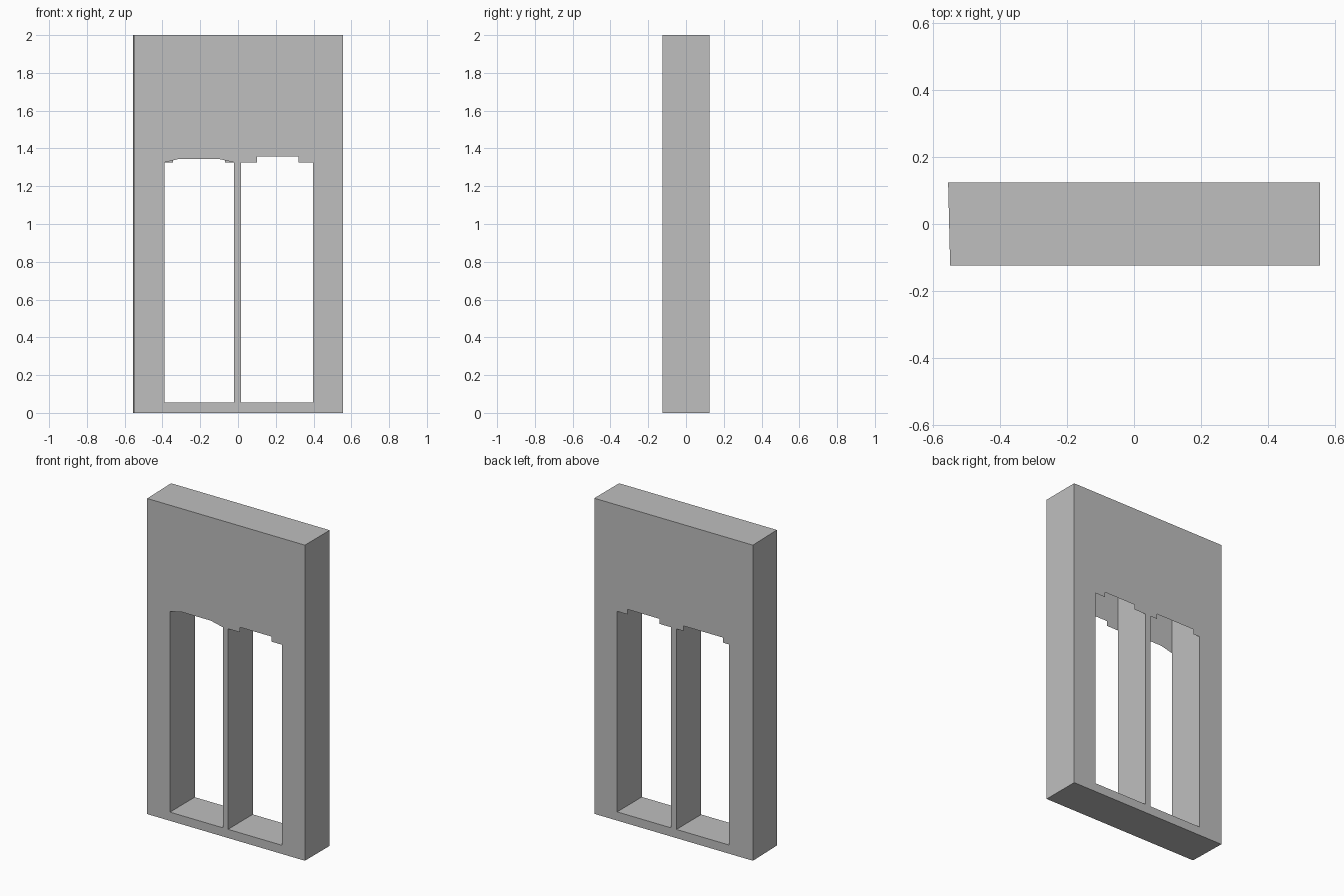
import bpy
import bmesh
from mathutils import Vector

if "Cube" in bpy.data.objects:
    bpy.data.objects.remove(bpy.data.objects["Cube"], do_unlink=True)

HALF_W, SKEW, DEPTH, HEIGHT = 0.556, 0.006, 0.124, 2.0
SILL, SPRING, STEP, CROWN = 0.055, 1.326, 1.358, 1.345
LEFT_BAY = (0.017, 0.396)
RIGHT_BAY = (-0.39, -0.02)

plaster = bpy.data.materials.new("plain_grey")
plaster.use_nodes = True
grey = (0.52, 0.52, 0.52, 1)
plaster.diffuse_color = grey
plaster.node_tree.nodes["Principled BSDF"].inputs["Base Color"].default_value = grey


def stepped_head(a, b):
    """Opening head with a raised, square-cornered middle."""
    return [(a, SPRING), (a, STEP), (b, STEP), (b, SPRING)]


def arched_head(a, b):
    """Shallow opening head with sloping shoulders."""
    return [(a, CROWN), (b, CROWN)]


def opening(bay, head):
    x0, x1 = bay
    return [(x0, SILL), (x0, SPRING)] + head + [(x1, SPRING), (x1, SILL)]


def make_object(name, bm):
    mesh = bpy.data.meshes.new(name)
    bm.to_mesh(mesh)
    bm.free()
    mesh.materials.append(plaster)
    obj = bpy.data.objects.new(name, mesh)
    bpy.context.scene.collection.objects.link(obj)
    return obj


def make_sheet(name, y, left_x, holes):
    """Flat wall face with its openings left out."""
    bm = bmesh.new()
    outer = [(left_x, 0), (HALF_W, 0), (HALF_W, HEIGHT), (left_x, HEIGHT)]
    for loop in [outer] + holes:
        verts = [bm.verts.new((x, y, z)) for x, z in loop]
        for i, v in enumerate(verts):
            bm.edges.new((v, verts[i - 1]))
    bmesh.ops.triangle_fill(bm, edges=bm.edges[:], use_beauty=True,
                            normal=Vector((0, y, 0)).normalized())
    bm.normal_update()
    wrong = [f for f in bm.faces if f.normal.y * y < 0]
    bmesh.ops.reverse_faces(bm, faces=wrong)
    make_object(name, bm)


def make_band(name, front, back, closed, inward):
    """Strip joining a front path to a back path through the wall."""
    bm = bmesh.new()
    f = [bm.verts.new((x, -DEPTH, z)) for x, z in front]
    b = [bm.verts.new((x, DEPTH, z)) for x, z in back]
    count = len(f) if closed else len(f) - 1
    for i in range(count):
        j = (i + 1) % len(f)
        quad = (f[i], b[i], b[j], f[j])
        bm.faces.new(quad[::-1] if inward else quad)
    bm.normal_update()
    make_object(name, bm)


# Front and back faces of the wall
make_sheet("front_face", -DEPTH, -HALF_W + SKEW, [
    opening(RIGHT_BAY, arched_head(-0.31, -0.105)),
    opening(LEFT_BAY, stepped_head(0.10, 0.32))])
make_sheet("back_face", DEPTH, -HALF_W, [
    opening(RIGHT_BAY, stepped_head(-0.345, -0.068)),
    opening(LEFT_BAY, stepped_head(0.10, 0.325))])


# Outer sides, top and base
def rim(left_x):
    return [(left_x, 0), (left_x, HEIGHT), (HALF_W, HEIGHT), (HALF_W, 0)]


make_band("outer_sides", rim(-HALF_W + SKEW), rim(-HALF_W), True, False)

# Jambs and sill of each opening, running up behind the heads
for name, (x0, x1) in (("left_reveal", LEFT_BAY), ("right_reveal", RIGHT_BAY)):
    path = [(x0, HEIGHT), (x0, SILL), (x1, SILL), (x1, HEIGHT)]
    make_band(name, path, path, False, False)
